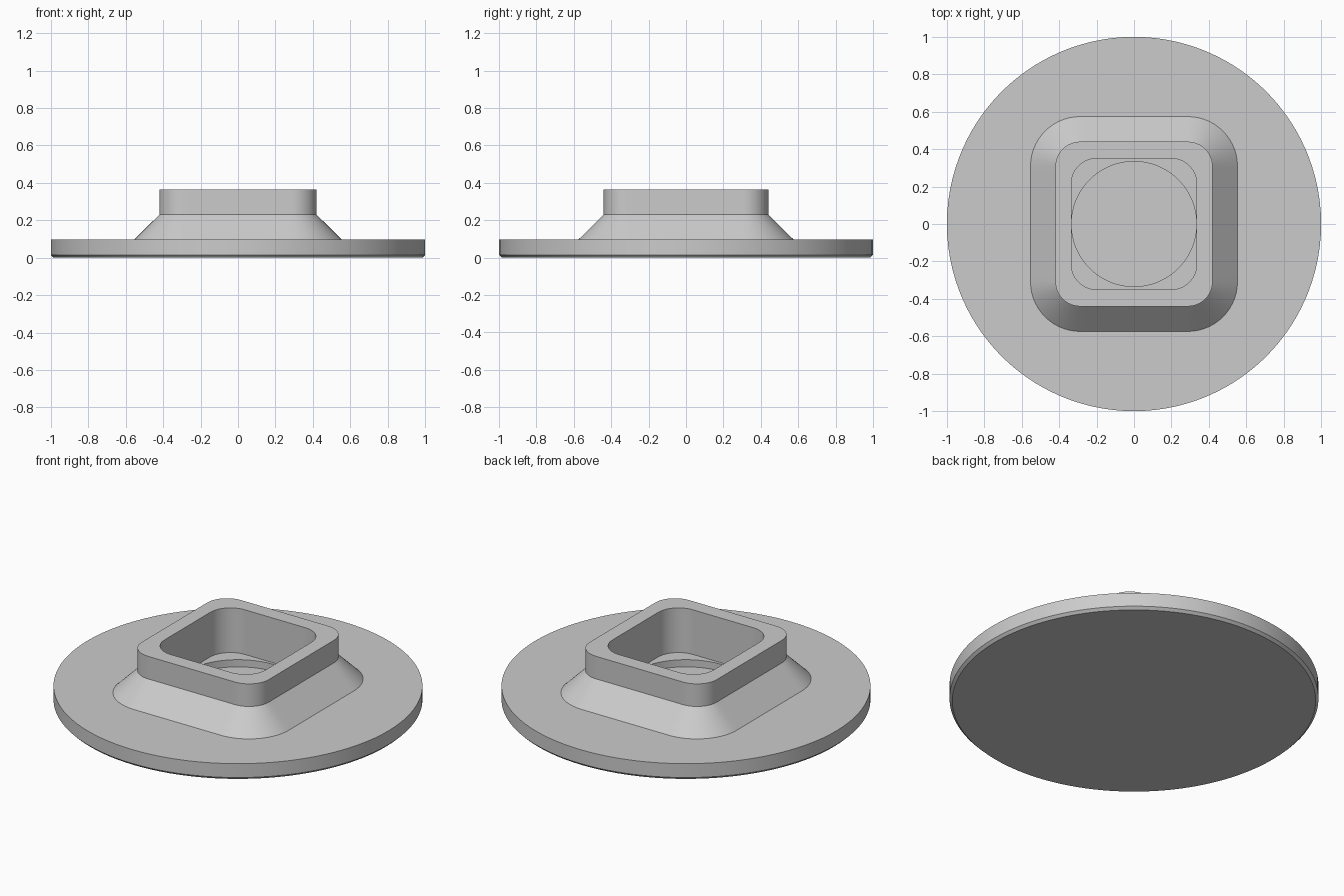
import bpy, bmesh
from math import sin, cos, pi, radians
from mathutils import Vector

cube = bpy.data.objects.get("Cube")
if cube:
    bpy.data.objects.remove(cube, do_unlink=True)

ARC, SIDE = 14, 20  # segments per rounded corner and per straight side


def rounded_rect(hx, hy, r, z):
    """Counter-clockwise rounded rectangle with evenly divided sides."""
    arcs = []
    for q, (sx, sy) in enumerate([(1, 1), (-1, 1), (-1, -1), (1, -1)]):
        centre = Vector((sx * (hx - r), sy * (hy - r), z))
        angles = [(q + i / ARC) * pi / 2 for i in range(ARC + 1)]
        arcs.append([centre + Vector((cos(a), sin(a), 0)) * r for a in angles])
    points = []
    for q, arc in enumerate(arcs):
        following = arcs[(q + 1) % 4][0]
        points += arc
        points += [arc[-1].lerp(following, i / SIDE) for i in range(1, SIDE)]
    return points


def circle(r, z):
    """Circle whose points line up radially with the rounded rectangles."""
    ring = []
    for p in rounded_rect(0.335, 0.35, 0.135, 0):
        d = p.normalized() * r
        ring.append(Vector((d.x, d.y, z)))
    return ring


def loft(name, rings, material):
    """Bridge the rings in order and cap both ends."""
    bm = bmesh.new()
    loops = [[bm.verts.new(p) for p in ring] for ring in rings]
    for a, b in zip(loops, loops[1:]):
        for i in range(len(a)):
            j = (i + 1) % len(a)
            bm.faces.new((a[i], a[j], b[j], b[i]))
    bm.faces.new(loops[0][::-1])
    bm.faces.new(loops[-1])
    bmesh.ops.recalc_face_normals(bm, faces=bm.faces)
    mesh = bpy.data.meshes.new(name)
    bm.to_mesh(mesh)
    bm.free()
    mesh.materials.append(material)
    obj = bpy.data.objects.new(name, mesh)
    bpy.context.collection.objects.link(obj)
    bpy.ops.object.select_all(action='DESELECT')
    obj.select_set(True)
    bpy.context.view_layer.objects.active = obj
    bpy.ops.object.shade_smooth_by_angle(angle=radians(25))
    return obj


grey = bpy.data.materials.new("light_grey")
grey.use_nodes = True
colour = (0.6, 0.6, 0.6, 1)
grey.diffuse_color = colour
grey.node_tree.nodes["Principled BSDF"].inputs["Base Color"].default_value = colour

DISC_TOP, SKIRT_TOP, RIM = 0.098, 0.23, 0.365

loft("flanged_socket", [
    # round flange with a small chamfer underneath
    circle(0.985, 0),
    circle(1, 0.015),
    circle(1, DISC_TOP),
    # sloping skirt and upright collar
    rounded_rect(0.553, 0.574, 0.265, DISC_TOP),
    rounded_rect(0.42, 0.44, 0.132, SKIRT_TOP),
    rounded_rect(0.42, 0.44, 0.132, RIM),
    # square pocket
    rounded_rect(0.335, 0.35, 0.135, RIM),
    rounded_rect(0.335, 0.35, 0.135, DISC_TOP),
    # round recess in the pocket floor
    circle(0.334, DISC_TOP),
    circle(0.334, 0.055),
], grey)
